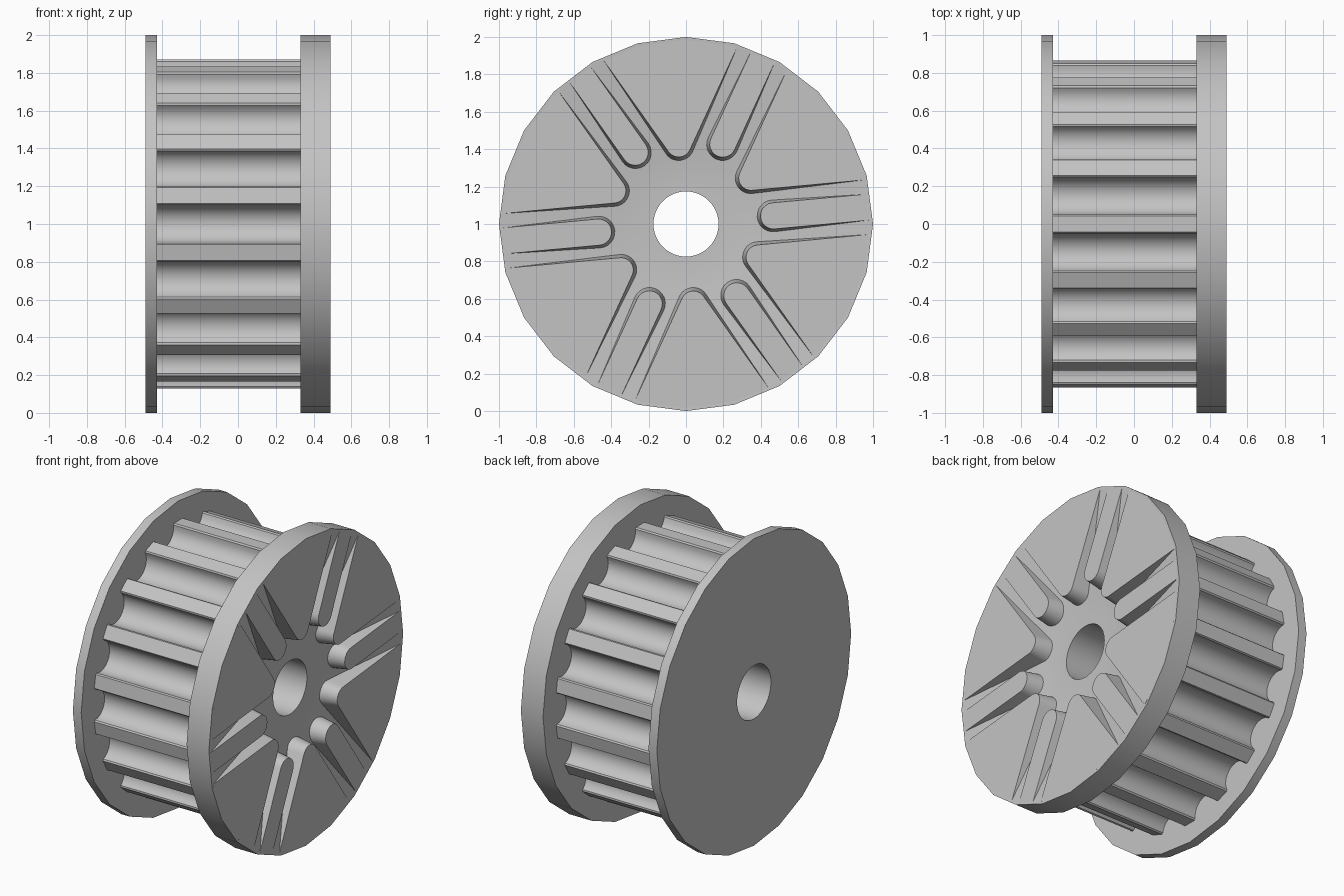
import bpy, bmesh
from math import sin, cos, asin, pi, radians, degrees
from mathutils import Vector

if "Cube" in bpy.data.objects:
    bpy.data.objects.remove(bpy.data.objects["Cube"], do_unlink=True)

grey = bpy.data.materials.new("plain_grey")
grey.use_nodes = True
colour = (0.55, 0.55, 0.55, 1)
grey.diffuse_color = colour
grey.node_tree.nodes["Principled BSDF"].inputs["Base Color"].default_value = colour

BORE = 0.174
SEGS = 48
FACET = radians(15)      # the flange rims have 24 flat sides
FACE_X = 0.49            # outer face of the thick flange
LAND_R = 0.985           # where the dished floor runs out
TILT = radians(5.3)      # direction of the first rib


def rim(r, angle):
    """Radius at an angle on a 24-sided polygon."""
    return r * cos(FACET / 2) / cos(angle % FACET - FACET / 2)


def at(x, r, angle):
    return Vector((x, r * cos(angle), 1 + r * sin(angle)))


def build(name, loops, caps=False):
    """Skin equal loops of points; a closed ring, or a capped solid."""
    bm = bmesh.new()
    rings = [[bm.verts.new(p) for p in loop] for loop in loops]
    n = len(rings[0])
    pairs = list(zip(rings, rings[1:]))
    if not caps:
        pairs.append((rings[-1], rings[0]))
    for a, b in pairs:
        for i in range(n):
            j = (i + 1) % n
            bm.faces.new((a[i], a[j], b[j], b[i]))
    if caps:
        bm.faces.new(rings[0])
        bm.faces.new(rings[-1])
    bmesh.ops.recalc_face_normals(bm, faces=bm.faces)
    mesh = bpy.data.meshes.new(name)
    bm.to_mesh(mesh)
    bm.free()
    mesh.materials.append(grey)
    obj = bpy.data.objects.new(name, mesh)
    bpy.context.collection.objects.link(obj)
    bpy.ops.object.select_all(action='DESELECT')
    obj.select_set(True)
    bpy.context.view_layer.objects.active = obj
    bpy.ops.object.shade_smooth_by_angle(angle=radians(30))
    return obj


def revolve(name, profile):
    loops = []
    for x, r in profile:
        angles = [2 * pi * i / SEGS for i in range(SEGS)]
        loops.append([at(x, rim(r, a) if r > 0.5 else r, a) for a in angles])
    return build(name, loops)


# Flanges: a thin plain disc and a thick dished one
revolve("thin_flange", [(-0.49, BORE), (-0.49, 1), (-0.43, 1), (-0.43, BORE)])
FLOOR_X = 0.375
revolve("thick_flange", [(0.33, BORE), (0.33, 1), (FACE_X, 1),
                         (FACE_X, LAND_R), (FLOOR_X, 0.36), (FLOOR_X, BORE)])

# Toothed drum with round grooves between the teeth
TEETH = 18
groove = [(0.865, -0.108)]
for i in range(13):
    a = -pi / 2 + pi * i / 12
    groove.append((0.857 - 0.098 * cos(a), 0.1 * sin(a)))
groove.append((0.865, 0.108))
outline = []
for k in range(TEETH):
    for radial, across in groove:
        outline.append((Vector((radial, across)).length,
                        2 * pi * k / TEETH + asin(across / radial)))
DRUM_X = (-0.43, 0.33)
outer = [[at(x, r, a) for r, a in outline] for x in DRUM_X]
inner = [[at(x, BORE, 2 * pi * i / len(outline)) for i in range(len(outline))]
         for x in DRUM_X]
build("toothed_drum", [outer[0], outer[1], inner[1], inner[0]])


def land_outline(x, turn, centre, radius, arc, reach):
    """Rounded inner nose, then an arc along the rim."""
    pts = []
    for i in range(13):
        a = pi - arc + 2 * arc * i / 12
        p = Vector((centre + radius * cos(a), radius * sin(a)))
        pts.append(at(x, p.length, turn + Vector((1, 0)).angle_signed(p) * -1))
    for i in range(17):
        a = turn - reach + 2 * reach * i / 16
        pts.append(at(x, rim(LAND_R, a), a))
    return pts


# Raised ribs and wedge lands on the thick flange, with drafted walls
CHANNEL, NOSE, RIB = 0.147, 0.066, 0.07
for k in range(6):
    rib_loops, wedge_loops = [], []
    for x, draft in ((FLOOR_X - 0.01, 0.02), (FACE_X, 0)):
        turn = TILT + k * pi / 3
        rib_loops.append(land_outline(
            x, turn, 0.47, RIB + draft, pi / 2, asin((RIB + draft) / LAND_R)))
        wedge_loops.append(land_outline(
            x, turn + pi / 6, (CHANNEL + NOSE) / sin(pi / 6), NOSE + draft,
            pi / 3, pi / 6 - asin((CHANNEL - draft) / LAND_R)))
    build(f"rib_{k + 1}", rib_loops, caps=True)
    build(f"wedge_land_{k + 1}", wedge_loops, caps=True)
